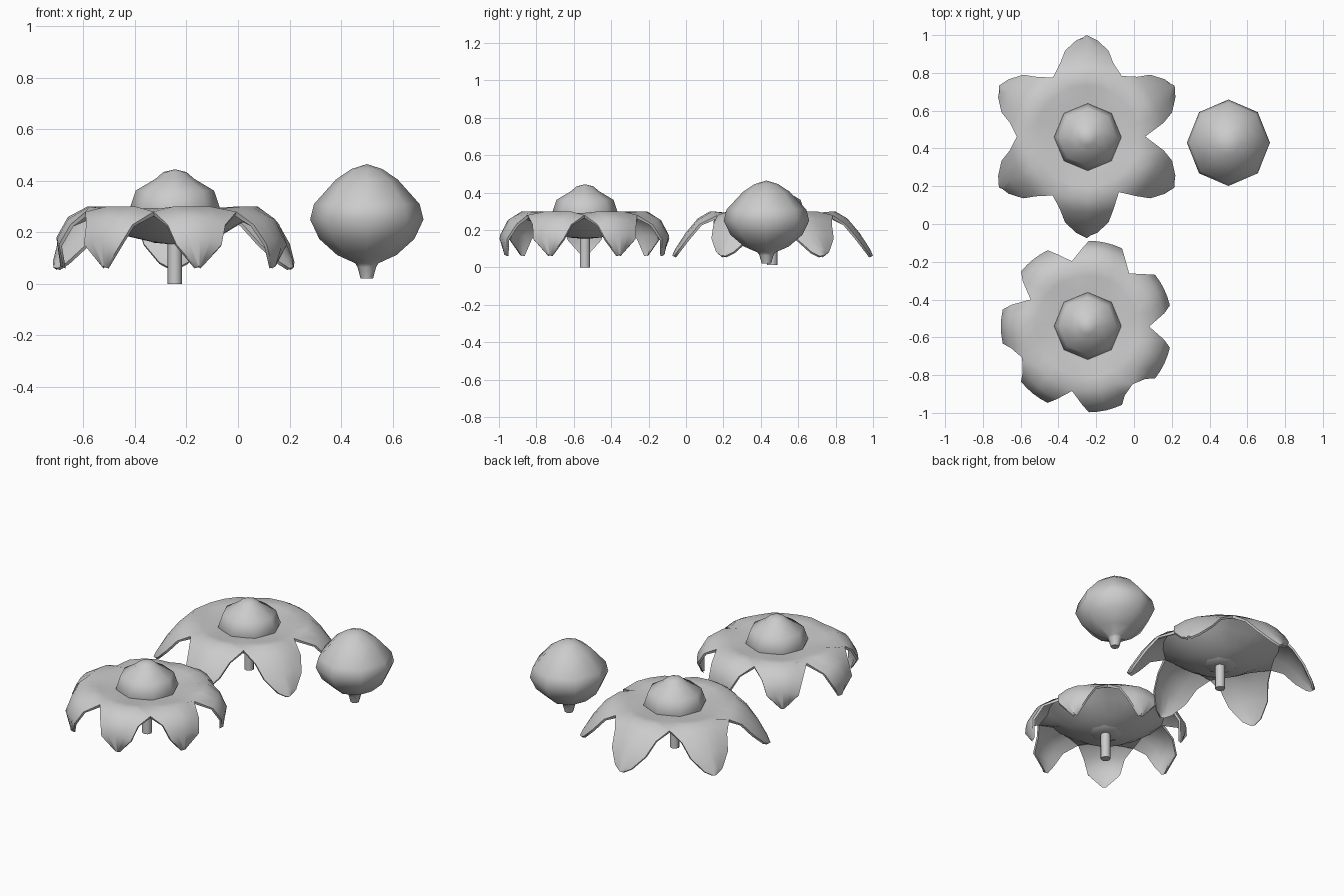
import bpy, bmesh, math
from math import sin, cos, pi

if "Cube" in bpy.data.objects:
    bpy.data.objects.remove(bpy.data.objects["Cube"])


def finish(bm, name, loc, angle):
    me = bpy.data.meshes.new(name)
    bm.to_mesh(me)
    bm.free()
    ob = bpy.data.objects.new(name, me)
    ob.location = loc
    bpy.context.collection.objects.link(ob)
    bpy.ops.object.select_all(action='DESELECT')
    ob.select_set(True)
    bpy.context.view_layer.objects.active = ob
    bpy.ops.object.shade_smooth_by_angle(angle=math.radians(angle))
    return ob


def lathe(name, profile, loc, sides=8):
    """Octagonal body of revolution, closed at the bottom, pointed at the top."""
    bm = bmesh.new()
    rings = [[bm.verts.new((r * cos(2 * pi * i / sides), r * sin(2 * pi * i / sides), z))
              for i in range(sides)] for r, z in profile[:-1]]
    top = bm.verts.new((0, 0, profile[-1][1]))
    bm.faces.new(rings[0][::-1])
    for a, b in zip(rings, rings[1:]):
        for i in range(sides):
            j = (i + 1) % sides
            bm.faces.new((a[i], a[j], b[j], b[i]))
    for i in range(sides):
        bm.faces.new((rings[-1][i], rings[-1][(i + 1) % sides], top))
    return finish(bm, name, loc, 60)


def petal_skirt(name, loc, valleys, rows):
    """Thick saucer, flat above and conical below, with drooping petals.
    valleys: notch radius before each petal; rows: (along, z, half width)."""
    bm = bmesh.new()
    n = len(valleys)
    step = 2 * pi / n
    m = 4 * n                                   # four columns per petal
    # upper and lower rings: (radius, z)
    upper = [(0.08, 0.27), (0.18, 0.28), (0.27, 0.292)]
    lower = [(0.08, 0.162), (0.18, 0.185), (0.27, 0.24)]

    def ring(r, z):
        return [bm.verts.new((r * cos(i * step / 4), r * sin(i * step / 4), z)) for i in range(m)]

    def rim_ring(dr, dz):
        out = []
        for i in range(m):
            a = i * step / 4
            r, z = (valleys[i // 4], 0.28) if i % 4 == 0 else (0.335, 0.30)
            out.append(bm.verts.new(((r - dr) * cos(a), (r - dr) * sin(a), z - dz)))
        return out

    def quad(vs, flip):
        bm.faces.new(vs[::-1] if flip else vs)

    shells = []
    for side, dr, dz in ((upper, 0, 0), (lower, 0.008, 0.016)):
        flip = side is lower
        rings = [ring(r, z) for r, z in side] + [rim_ring(dr, dz)]
        for a, b in zip(rings, rings[1:]):
            for i in range(m):
                j = (i + 1) % m
                quad([a[i], b[i], b[j], a[j]], flip)
        # petals continue outward from the rim
        borders = []
        for k in range(n):
            mid = (k + 0.5) * step
            strip = [[rings[-1][(4 * k + c) % m] for c in range(5)]]
            for along, z, half in rows:
                cur = []
                for c in range(5):
                    t = (c - 2) / 2
                    u, v = along - 0.01 * t * t - 1.4 * dr, half * t
                    cur.append(bm.verts.new((u * cos(mid) - v * sin(mid),
                                             u * sin(mid) + v * cos(mid),
                                             z - min(0.03, half * 0.3) * t * t - 0.4 * dz)))
                for c in range(4):
                    quad([strip[-1][c], cur[c], cur[c + 1], strip[-1][c + 1]], flip)
                strip.append(cur)
            borders.append([s[0] for s in strip] + strip[-1][1:4] + [s[4] for s in strip[::-1]])
        shells.append(borders)
    # close the petal edges
    for up, lo in zip(*shells):
        for i in range(len(up) - 1):
            bm.faces.new((up[i], lo[i], lo[i + 1], up[i + 1]))
    return finish(bm, name, loc, 50)


# spore ball with stem, shared by both open mushrooms
ball = [(0.028, 0), (0.028, 0.155), (0.085, 0.16), (0.15, 0.21), (0.178, 0.285),
        (0.152, 0.362), (0.075, 0.408), (0.045, 0.434), (0, 0.445)]
lathe("back_spore_ball", [(0.028, 0.012)] + ball[1:], (-0.245, 0.46, 0))
lathe("front_spore_ball", ball, (-0.245, -0.54, 0))

# back skirt: six long spread petals
petal_skirt("back_petals", (-0.25, 0.463, 0), [0.31, 0.37, 0.36, 0.37, 0.36, 0.34],
            [(0.40, 0.262, 0.14), (0.465, 0.185, 0.115), (0.52, 0.10, 0.055), (0.537, 0.064, 0.012)])

# front skirt: seven petals curling down
petal_skirt("front_petals", (-0.25, -0.543, 0), [0.33, 0.36, 0.355, 0.33, 0.38, 0.35, 0.39],
            [(0.41, 0.26, 0.115), (0.455, 0.18, 0.09), (0.44, 0.07, 0.012)])

# closed young mushroom
bulb = lathe("closed_mushroom",
             [(0.024, 0.02), (0.036, 0.065), (0.045, 0.08), (0.115, 0.112), (0.185, 0.175),
              (0.22, 0.25), (0.205, 0.31), (0.12, 0.405), (0.06, 0.446), (0, 0.465)],
             (0.5, 0.43, 0))
bulb.scale.y = 1.04
